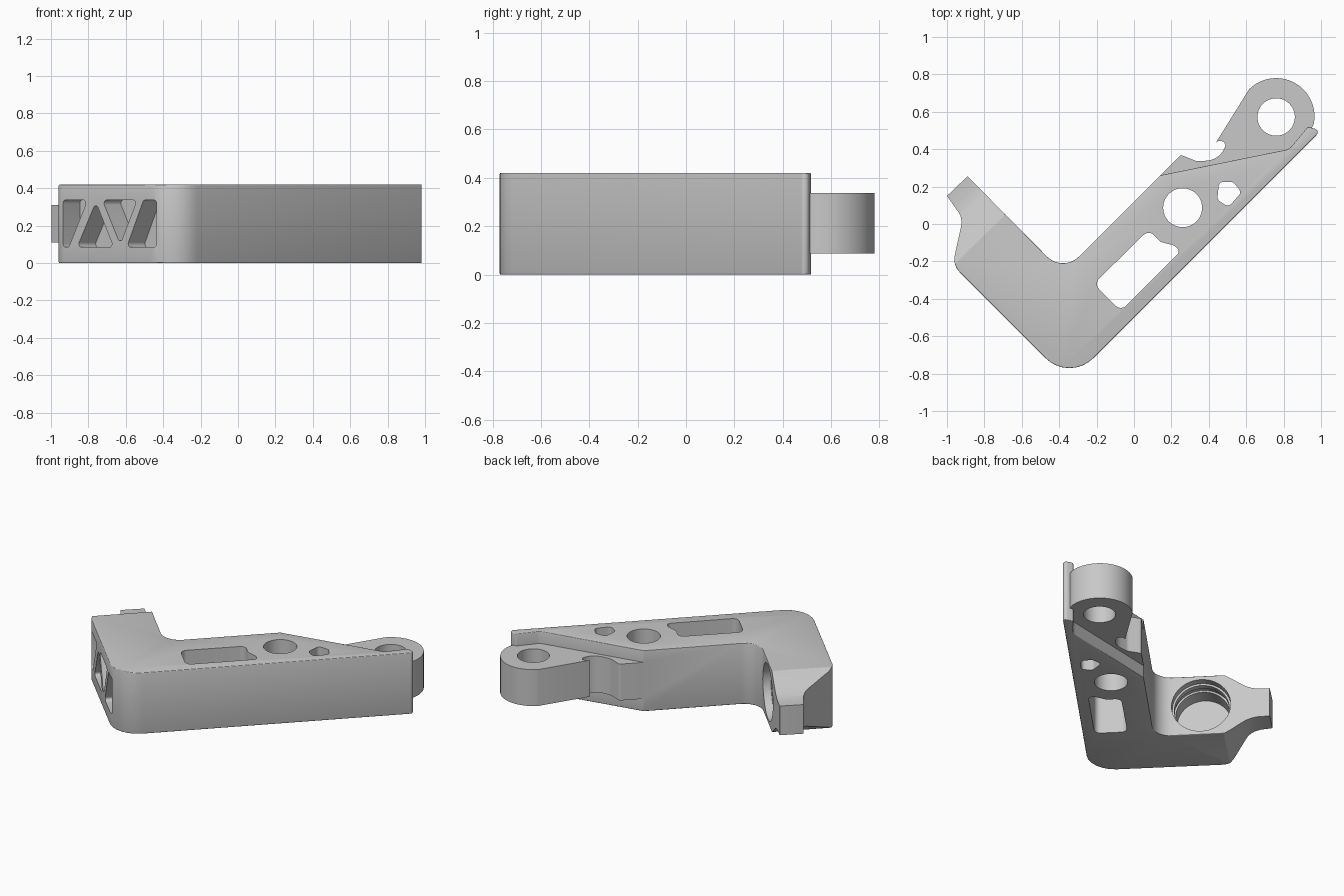
import bpy, bmesh
from math import cos, sin, tan, radians, pi, sqrt
from mathutils import Vector, Matrix

if "Cube" in bpy.data.objects:
    bpy.data.objects.remove(bpy.data.objects["Cube"])

grey = bpy.data.materials.new("machined_grey")
grey.use_nodes = True
colour = (0.58, 0.58, 0.58, 1)
grey.diffuse_color = colour
grey.node_tree.nodes["Principled BSDF"].inputs["Base Color"].default_value = colour

H = 0.42
MID = H / 2
# Frame of the short leg: local x runs along it, local y is up, local z runs across it
q = 1 / sqrt(2)
LEG = Matrix(((-q, 0, q, 0), (q, 0, q, 0), (0, 1, 0, 0), (0, 0, 0, 1)))


def rounded(corners, steps=8):
    """Polygon with an arc at every corner given as (x, y, radius)."""
    out = []
    n = len(corners)
    for i, (x, y, r) in enumerate(corners):
        p = Vector((x, y))
        if r == 0:
            out.append(p)
            continue
        a = (Vector(corners[i - 1][:2]) - p).normalized()
        b = (Vector(corners[(i + 1) % n][:2]) - p).normalized()
        half = a.angle(b) / 2
        t = r / tan(half)
        c = p + (a + b).normalized() * (r / sin(half))
        start, end = (p + a * t - c).normalized(), (p + b * t - c).normalized()
        out += [c + start.slerp(end, k / steps).normalized() * r for k in range(steps + 1)]
    return out


def arc(x, y, r, a0=0, a1=360, steps=48):
    last = steps if a1 - a0 == 360 else steps - 1
    return [Vector((x + r * cos(radians(a0 + (a1 - a0) * k / last)),
                    y + r * sin(radians(a0 + (a1 - a0) * k / last)))) for k in range(steps)]


def prism(name, points, lo, hi, frame=Matrix(), bevel=0):
    bm = bmesh.new()
    face = bm.faces.new([bm.verts.new((p[0], p[1], lo)) for p in points])
    top = bmesh.ops.extrude_face_region(bm, geom=[face])["geom"]
    bmesh.ops.translate(bm, vec=(0, 0, hi - lo),
                        verts=[g for g in top if isinstance(g, bmesh.types.BMVert)])
    bmesh.ops.recalc_face_normals(bm, faces=bm.faces)
    if bevel:
        rim = [e for e in bm.edges if abs(e.verts[0].co.z - e.verts[1].co.z) < 1e-5]
        bmesh.ops.bevel(bm, geom=rim, offset=bevel, segments=3, profile=0.5,
                        affect='EDGES', clamp_overlap=True)
    bm.transform(frame)
    mesh = bpy.data.meshes.new(name)
    bm.to_mesh(mesh)
    bm.free()
    mesh.materials.append(grey)
    ob = bpy.data.objects.new(name, mesh)
    bpy.context.collection.objects.link(ob)
    return ob


def combine(target, tool, operation='DIFFERENCE'):
    mod = target.modifiers.new(operation, 'BOOLEAN')
    mod.object = tool
    mod.operation = operation
    mod.solver = 'EXACT'
    bpy.context.view_layer.objects.active = target
    bpy.ops.object.modifier_apply(modifier=mod.name)
    bpy.data.objects.remove(tool)


# L-shaped body with the slanted step beside the hinge lug
bracket = prism("bracket_body", rounded([
    (-0.345, -0.845, 0.18), (-0.97, -0.22, 0.1), (-0.915, 0.03, 0.1),
    (-1.0, 0.15, 0.005), (-0.89, 0.255, 0.005), (-0.38, -0.26, 0.12),
    (0.14, 0.26, 0), (0.83, 0.40, 0.06), (0.93, 0.52, 0.015), (1.0, 0.50, 0.02)]),
    0, H, bevel=0.012)

# Thinner hinge lug with a round eye
lug_outline = rounded([
    (0.3, 0.1, 0), (0.1, 0.2, 0), (0.14, 0.26, 0), (0.25, 0.37, 0.02), (0.335, 0.335, 0.05),
    (0.485, 0.345, 0.11), (0.505, 0.605, 0.03)]) + arc(0.76, 0.575, 0.205, 135, -10, 28)
lug_outline += [Vector((0.93, 0.46)), Vector((0.8, 0.34))]
combine(bracket, prism("hinge_lug", lug_outline, 0.087, 0.337), 'UNION')

# Concave scoops thinning the short leg into a tab, above and below
scoop = [(0.523, 0.21), (0.575, 0.178), (0.62, 0.147), (0.66, 0.122), (0.70, 0.107),
         (0.74, 0.1), (0.9, 0.1), (0.9, 0.3), (0.523, 0.3)]
for side in (1, -1):
    combine(bracket, prism("scoop", [(v, MID + side * h) for v, h in scoop], -1.2, 0, LEG))

# Holes through the long arm
holes = [
    arc(0.26, 0.087, 0.104),
    arc(0.76, 0.572, 0.1),
    rounded([(-0.215, -0.32, 0.04), (-0.07, -0.465, 0.04), (0.25, -0.145, 0.025),
             (0.215, -0.115, 0.02), (0.14, -0.095, 0.05), (0.08, -0.03, 0.04)]),
    rounded([(0.455, 0.225, 0.025), (0.53, 0.225, 0.025), (0.575, 0.17, 0.025),
             (0.505, 0.09, 0.03), (0.445, 0.13, 0.03)]),
]
for outline in holes:
    combine(bracket, prism("hole", outline, -0.2, H + 0.2))

# Stepped round bore in the inner face of the short leg
for radius, depth in ((0.185, 0.05), (0.172, 0.09), (0.182, 0.13), (0.17, 0.24)):
    start = -0.3 if radius != 0.182 else -0.4525 - 0.09
    combine(bracket, prism("bore", arc(0.38, MID, radius), -0.4525 - depth, start, LEG))

# Truss pockets in the outer face of the short leg
LOW, HIGH = 0.085, 0.337
pockets = [
    [(-0.935, HIGH), (-0.805, HIGH), (-0.905, LOW), (-0.935, LOW)],
    [(-0.76, 0.325), (-0.86, LOW), (-0.665, LOW)],
    [(-0.725, HIGH), (-0.54, HIGH), (-0.63, 0.1)],
    [(-0.505, HIGH), (-0.44, HIGH), (-0.44, LOW), (-0.595, LOW)],
]
for pocket in pockets:
    corners = [((-1.19 - 2 * x) * q, z, 0.018) for x, z in pocket]
    combine(bracket, prism("pocket", rounded(corners, 5), -1.0, -0.715, LEG))

bpy.ops.object.select_all(action='DESELECT')
bracket.select_set(True)
bpy.context.view_layer.objects.active = bracket
bpy.ops.object.shade_smooth_by_angle(angle=radians(30))
